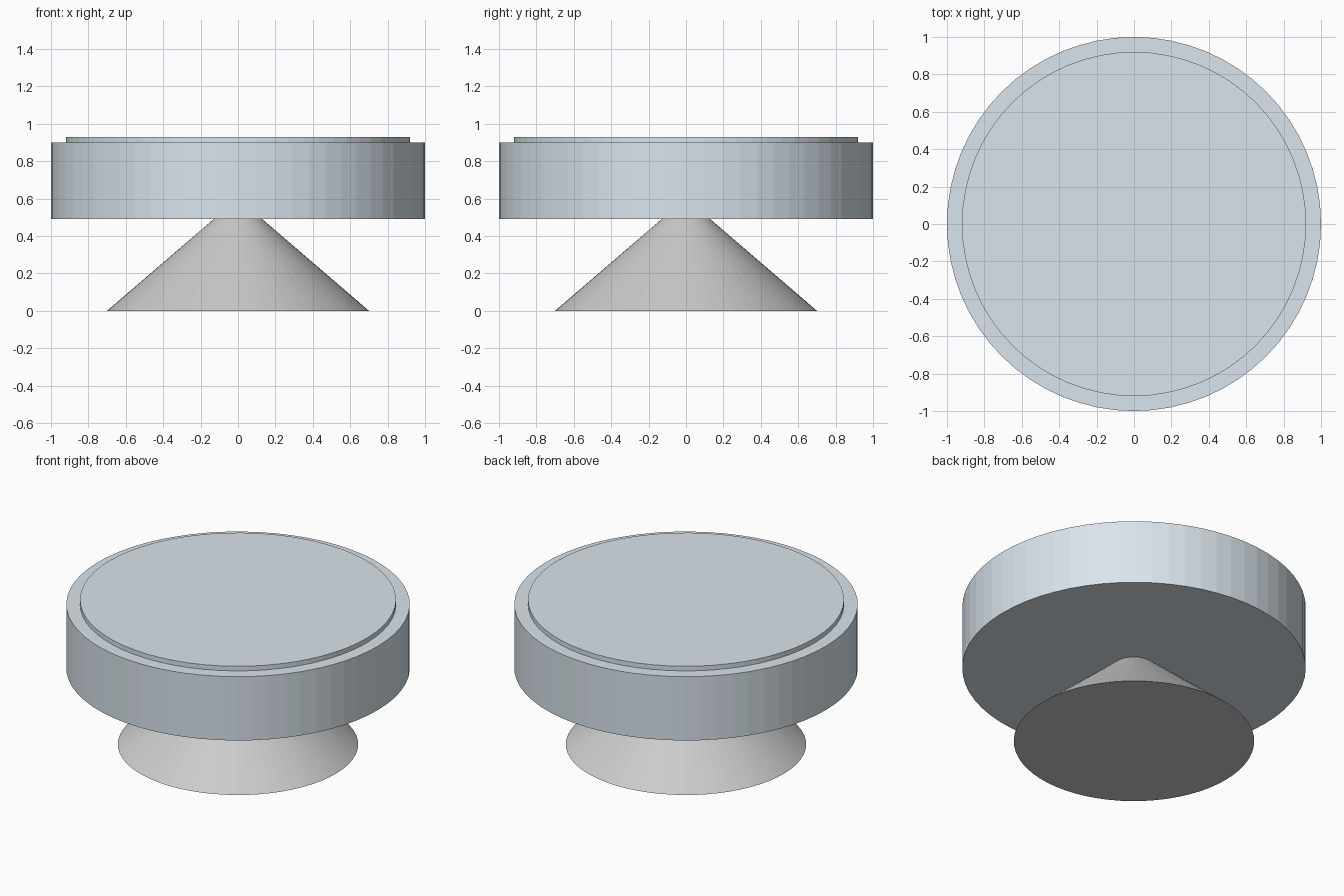
import bpy

if "Cube" in bpy.data.objects:
    bpy.data.objects.remove(bpy.data.objects["Cube"])

SIDES = 64


def material(name, color):
    mat = bpy.data.materials.new(name)
    mat.diffuse_color = color
    mat.use_nodes = True
    mat.node_tree.nodes["Principled BSDF"].inputs["Base Color"].default_value = mat.diffuse_color
    return mat


def round_part(name, r_bottom, r_top, z0, z1, mat=None):
    bpy.ops.mesh.primitive_cone_add(vertices=SIDES, radius1=r_bottom, radius2=r_top,
                                    depth=z1 - z0, location=(0, 0, (z0 + z1) / 2))
    obj = bpy.context.object
    obj.name = name
    if mat:
        obj.data.materials.append(mat)
    return obj


pale_blue = material("pale_blue", (0.70, 0.78, 0.84, 1))

# Flared foot, narrowing up to the underside of the drum
round_part("conical_base", 0.70, 0.13, 0.0, 0.49)

# Wide drum and the thin raised disc on top of it
round_part("drum", 1.0, 1.0, 0.49, 0.90, pale_blue)
round_part("top_disc", 0.92, 0.92, 0.90, 0.93, pale_blue)
